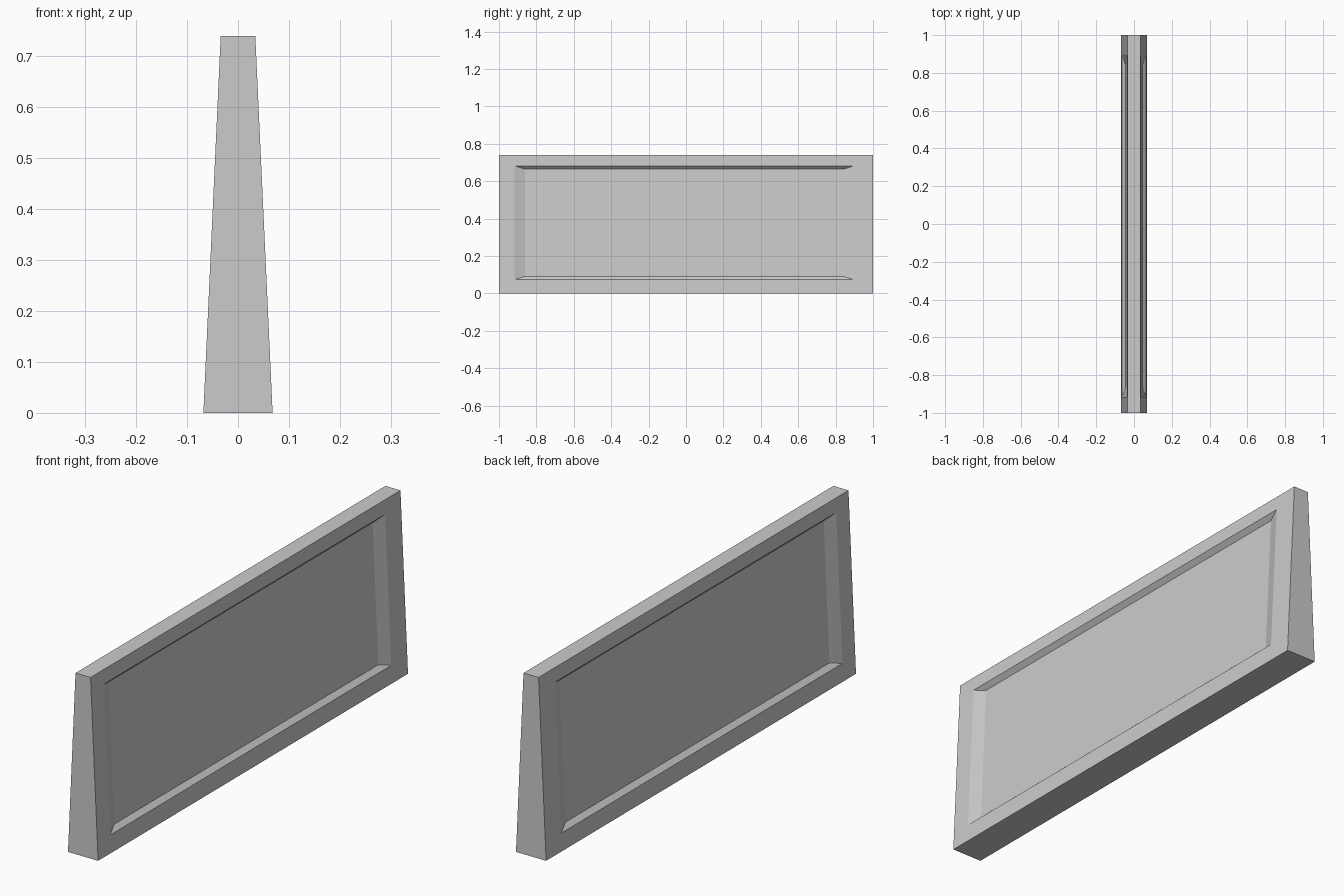
import bpy
import bmesh

if "Cube" in bpy.data.objects:
    bpy.data.objects.remove(bpy.data.objects["Cube"])

HEIGHT = 0.74
BOTTOM, TOP = 0.068, 0.034   # half thickness at base and crest
RECESS = 0.019               # panel depth


def face_x(z):
    """Half thickness of the tapered slab at height z."""
    return BOTTOM + (TOP - BOTTOM) * z / HEIGHT


def ring(bm, side, y0, y1, z0, z1, depth=0.0):
    """Rectangle of vertices lying on (or sunk below) one sloping face."""
    return [bm.verts.new((side * (face_x(z) - depth), y, z))
            for y, z in ((y0, z0), (y1, z0), (y1, z1), (y0, z1))]


def bridge(bm, a, b):
    for i in range(4):
        j = (i + 1) % 4
        bm.faces.new((a[i], a[j], b[j], b[i]))


bm = bmesh.new()
outers = []
for side in (-1, 1):
    # Border frame, bevelled recess walls and sunken panel
    outer = ring(bm, side, -1, 1, 0, HEIGHT)
    rim = ring(bm, side, -0.917, 0.897, 0.073, 0.682)
    panel = ring(bm, side, -0.862, 0.842, 0.091, 0.664, RECESS)
    bridge(bm, outer, rim)
    bridge(bm, rim, panel)
    bm.faces.new(panel)
    outers.append(outer)

# Base, crest and the two tapered ends
bridge(bm, *outers)
bmesh.ops.recalc_face_normals(bm, faces=bm.faces[:])

mesh = bpy.data.meshes.new("barrier_wall")
bm.to_mesh(mesh)
bm.free()
bpy.context.collection.objects.link(bpy.data.objects.new("barrier_wall", mesh))
